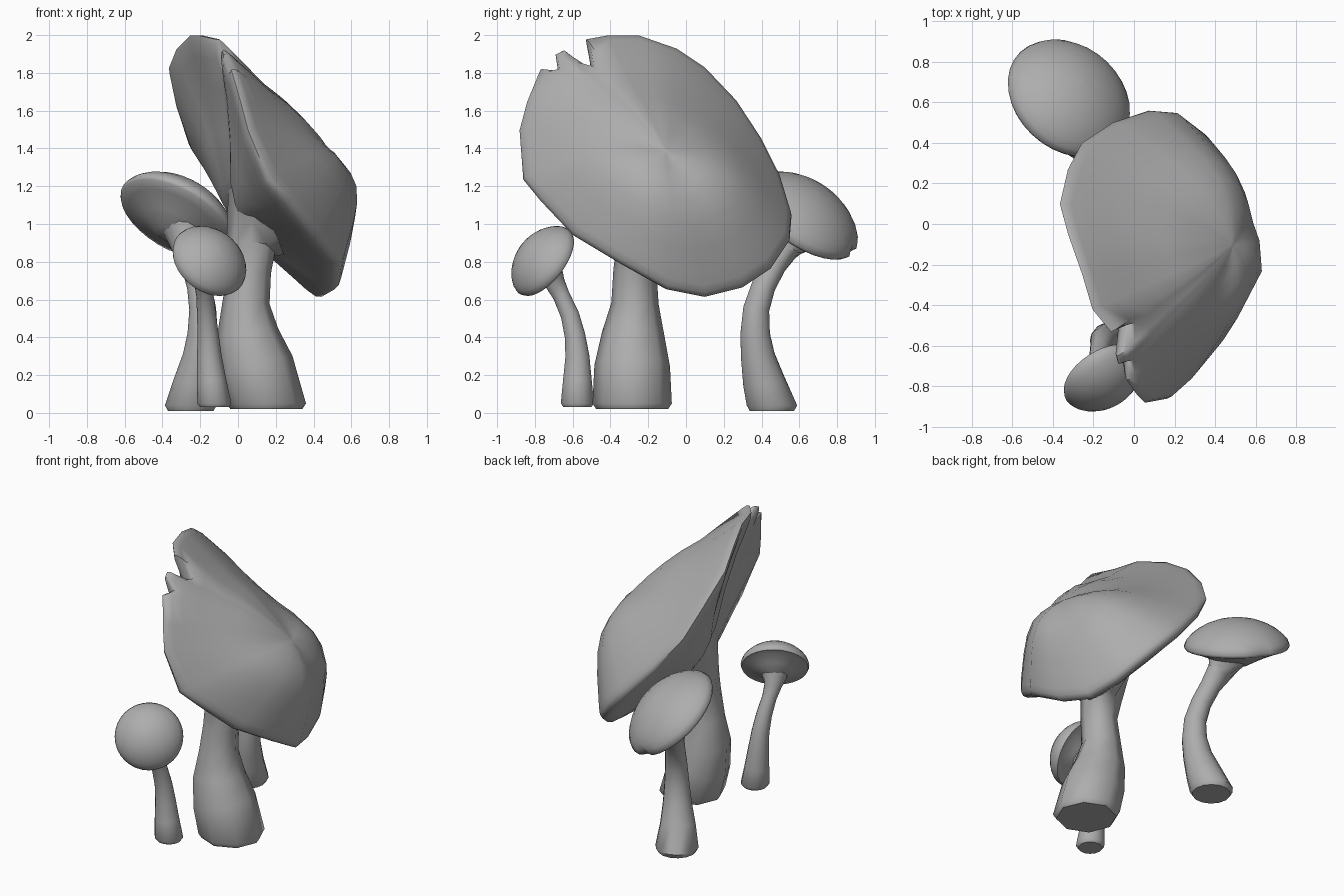
import bpy
import bmesh
import math
from mathutils import Vector

cube = bpy.data.objects.get("Cube")
if cube:
    bpy.data.objects.remove(cube)

grey = bpy.data.materials.new("mushroom_grey")
grey.use_nodes = True
tone = (0.42, 0.42, 0.42, 1)
grey.diffuse_color = tone
grey.node_tree.nodes["Principled BSDF"].inputs["Base Color"].default_value = tone
UP = Vector((0, 0, 1))


def skin(name, rings, angle):
    """Bridge a list of equal-length rings and close both ends."""
    bm = bmesh.new()
    loops = [[bm.verts.new(p) for p in ring] for ring in rings]
    count = len(loops[0])
    for a, b in zip(loops, loops[1:]):
        for i in range(count):
            j = (i + 1) % count
            bm.faces.new((a[i], a[j], b[j], b[i]))
    bm.faces.new(loops[0][::-1])
    bm.faces.new(loops[-1])
    bmesh.ops.recalc_face_normals(bm, faces=bm.faces)
    mesh = bpy.data.meshes.new(name)
    bm.to_mesh(mesh)
    bm.free()
    mesh.materials.append(grey)
    obj = bpy.data.objects.new(name, mesh)
    bpy.context.collection.objects.link(obj)
    bpy.ops.object.select_all(action='DESELECT')
    obj.select_set(True)
    bpy.context.view_layer.objects.active = obj
    bpy.ops.object.shade_smooth_by_angle(angle=math.radians(angle))


def cap(name, rim, centre, normal, profile, tears, slump=0):
    """Loft a cap from (reach, lift) pairs; tears cut the rim short at some
    points, slump flattens the uphill side."""
    rings = []
    for reach, lift in profile:
        ring = []
        for i, p in enumerate(rim):
            uphill = max(0, (p - centre).normalized().z)
            height = lift * (1 - slump * uphill * min(1, reach * 1.6))
            ring.append(centre.lerp(p, min(reach, tears.get(i, 1))) + normal * height)
        rings.append(ring)
    skin(name, rings, 60)


def circle(centre, turn, radius, sides):
    return [centre + turn @ Vector((math.cos(a), math.sin(a), 0)) * radius
            for a in (math.tau * k / sides for k in range(sides))]


def stem(name, path, lean, sides):
    """Sweep a round section along (x, y, z, radius) stations; the last two
    flare out along the cap's own axis."""
    points = [Vector(s[:3]) for s in path]
    rings = []
    for i, s in enumerate(path):
        if i < 2:
            along = UP
        elif i >= len(path) - 2:
            along = lean
        else:
            along = points[i + 1] - points[i - 1]
        rings.append(circle(points[i], UP.rotation_difference(along), s[3], sides))
    skin(name, rings, 50)


def round_cap(name, centre, normal, radius, height, depth, tears):
    """Small lens-shaped cap with a rolled edge and funnel underside."""
    rim = circle(centre, UP.rotation_difference(normal), radius, 32)
    dome = [(t, height * (1 - t * t) ** 0.7)
            for t in (0.02, 0.2, 0.4, 0.6, 0.75, 0.88, 0.96)]
    under = [(1, -0.005), (0.97, -0.022), (0.8, -depth * 0.5),
             (0.5, -depth), (0.2, -depth * 1.6)]
    cap(name, rim, centre, normal, dome + under, tears)


# Large leaning cap with a wavy, torn rim
large_axis = Vector((.82, .135, .55))
large_rim = [Vector(p) for p in (
    (.06, -.88, 1.5), (.02, -.84, 1.65), (-.03, -.77, 1.82), (-.05, -.72, 1.86),
    (-.07, -.69, 1.9), (-.08, -.65, 1.92), (-.09, -.57, 1.94), (-.11, -.53, 1.98),
    (-.2, -.42, 2), (-.25, -.25, 2), (-.32, -.05, 1.93),
    (-.36, .1, 1.83), (-.32, .27, 1.65), (-.25, .4, 1.45), (-.1, .5, 1.25),
    (.08, .56, 1.05), (.2, .55, .92), (.33, .45, .77), (.4, .3, .67),
    (.45, .1, .62), (.52, -.1, .66), (.54, -.35, .8), (.41, -.6, .95),
    (.27, -.77, 1.13), (.17, -.86, 1.24))]
large_profile = [(.02, .425), (.15, .425), (.3, .41), (.45, .375), (.6, .305),
                 (.75, .205), (.87, .115), (.95, .055), (.99, .02), (1, -.01),
                 (.97, -.035), (.88, -.06), (.7, -.095), (.45, -.145), (.2, -.19)]
cap("large_cap", large_rim, Vector((.14, -.16, 1.15)), large_axis,
    large_profile, {3: .92, 6: .82}, .5)

# Stout faceted stem
stem("large_stem", [(.15, -.285, .02, .19), (.15, -.285, .05, .21),
                    (.095, -.285, .25, .2), (.05, -.28, .42, .165),
                    (.042, -.27, .58, .125), (.06, -.27, .75, .115),
                    (.07, -.24, .87, .13), (.06, -.2, .99, .2),
                    (.09, -.19, 1.06, .27)], large_axis, 8)

# Small mushroom at the front
front_axis = Vector((.45, -.7, .55)).normalized()
round_cap("front_cap", Vector((-.15, -.757, .805)), front_axis, .215, .13, .055, {})
stem("front_stem", [(-.125, -.575, .03, .075), (-.125, -.575, .05, .09),
                    (-.14, -.575, .17, .078), (-.152, -.575, .3, .065),
                    (-.158, -.588, .41, .056), (-.167, -.615, .52, .05),
                    (-.175, -.66, .62, .046), (-.178, -.695, .69, .055),
                    (-.178, -.712, .74, .075), (-.16, -.74, .79, .1)],
     front_axis, 14)

# Medium mushroom at the back, with a nick in its rim
back_axis = Vector((.43, .5, .75)).normalized()
round_cap("back_cap", Vector((-.32, .62, 1.04)), back_axis, .332, .17, .08, {7: .92})
stem("back_stem", [(-.25, .455, .01, .12), (-.25, .455, .04, .137),
                   (-.225, .41, .17, .113), (-.2, .38, .3, .092),
                   (-.187, .366, .42, .08), (-.187, .372, .55, .071),
                   (-.205, .41, .67, .065), (-.235, .465, .78, .065),
                   (-.262, .51, .86, .08), (-.3, .555, .93, .12),
                   (-.32, .6, 1.01, .17)], back_axis, 14)
